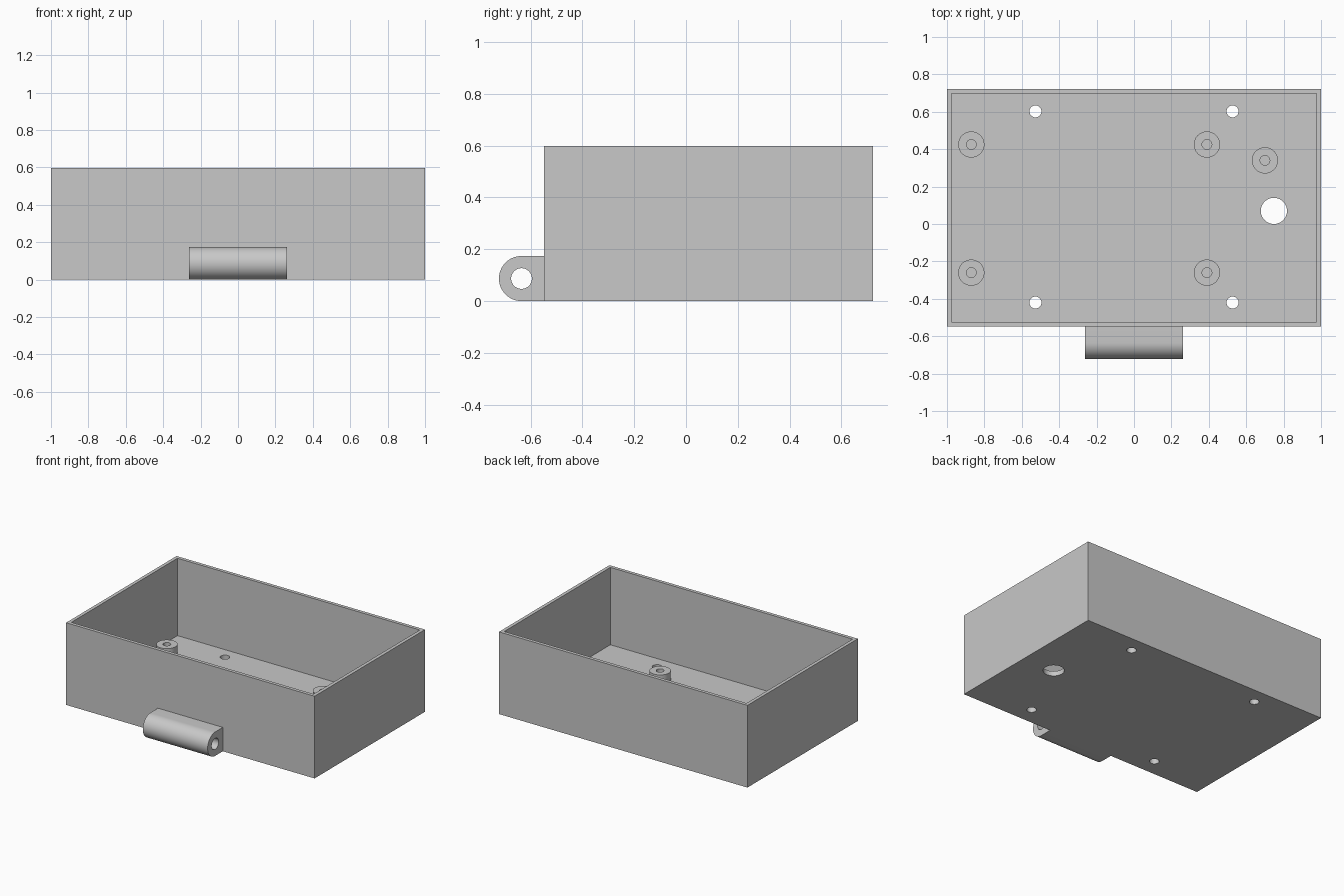
import bpy, bmesh, math
from mathutils import Matrix, Vector

if "Cube" in bpy.data.objects:
    bpy.data.objects.remove(bpy.data.objects["Cube"], do_unlink=True)

grey = bpy.data.materials.new("light_grey")
grey.use_nodes = True
COLOR = (0.58, 0.58, 0.58, 1)
grey.diffuse_color = COLOR
grey.node_tree.nodes["Principled BSDF"].inputs["Base Color"].default_value = COLOR

BACK, FRONT, HEIGHT, WALL = 0.722, -0.548, 0.598, 0.035
STANDOFF_TOP = 0.105


def finish(name, bm):
    """Turn a bmesh into a named grey object."""
    bmesh.ops.recalc_face_normals(bm, faces=bm.faces)
    mesh = bpy.data.meshes.new(name)
    bm.to_mesh(mesh)
    bm.free()
    mesh.materials.append(grey)
    obj = bpy.data.objects.new(name, mesh)
    bpy.context.collection.objects.link(obj)
    return obj


def activate(obj):
    bpy.ops.object.select_all(action="DESELECT")
    obj.select_set(True)
    bpy.context.view_layer.objects.active = obj


def smooth(obj):
    activate(obj)
    bpy.ops.object.shade_smooth_by_angle(angle=math.radians(30))


def drill(obj, center, radius, depth, rotation=Matrix()):
    """Cut a round hole through an object."""
    bm = bmesh.new()
    bmesh.ops.create_cone(bm, cap_ends=True, segments=48, radius1=radius, radius2=radius,
                          depth=depth, matrix=Matrix.Translation(center) @ rotation)
    cutter = finish("hole_cutter", bm)
    cutter.hide_render = True
    mod = obj.modifiers.new("hole", "BOOLEAN")
    mod.operation, mod.solver, mod.object = "DIFFERENCE", "EXACT", cutter
    activate(obj)
    bpy.ops.object.modifier_apply(modifier=mod.name)
    bpy.data.objects.remove(cutter, do_unlink=True)


# Open tray: a block whose top is inset and pushed down to the floor
bm = bmesh.new()
size = Matrix.Diagonal((2, BACK - FRONT, HEIGHT, 1))
bmesh.ops.create_cube(bm, size=1, matrix=Matrix.Translation((0, (BACK + FRONT) / 2, HEIGHT / 2)) @ size)
top = max(bm.faces, key=lambda f: f.calc_center_median().z)
bmesh.ops.inset_region(bm, faces=[top], thickness=WALL)
inner = bmesh.ops.extrude_discrete_faces(bm, faces=[top])["faces"][0]
bmesh.ops.translate(bm, verts=inner.verts, vec=(0, 0, WALL - HEIGHT))
tray = finish("tray", bm)

# Mounting holes and cable hole in the floor
for x in (-0.527, 0.527):
    for y in (-0.42, 0.602):
        drill(tray, (x, y, 0), 0.032, 0.2)
drill(tray, (0.748, 0.07, 0), 0.07, 0.2)
smooth(tray)


def standoff(name, x, y, outer=0.07, inner=0.026):
    """Hollow post revolved from its wall section."""
    bm = bmesh.new()
    section = [(inner, WALL), (inner, STANDOFF_TOP), (outer, STANDOFF_TOP), (outer, WALL)]
    verts = [bm.verts.new((r, 0, z)) for r, z in section]
    edges = [bm.edges.new(pair) for pair in zip(verts, verts[1:])]
    bmesh.ops.spin(bm, geom=verts + edges, cent=(0, 0, 0), axis=(0, 0, 1),
                   angle=math.tau, steps=48, use_merge=True)
    bmesh.ops.remove_doubles(bm, verts=bm.verts, dist=0.0001)
    bmesh.ops.translate(bm, verts=bm.verts, vec=(x, y, 0))
    smooth(finish(name, bm))


# Standoffs: four for the board and one extra
for side, x in (("right", -0.87), ("left", 0.39)):
    for end, y in (("front", -0.26), ("back", 0.425)):
        standoff(f"standoff_{end}_{side}", x, y)
standoff("standoff_extra", 0.70, 0.34)

# Hinge knuckle: rounded profile extruded sideways, then bored
RADIUS, HALF = 0.087, 0.261
axle = Vector((0, FRONT - RADIUS, RADIUS))
outline = [Vector((-HALF, FRONT, 0))]
for i in range(33):
    a = math.pi * i / 32
    outline.append(Vector((-HALF, axle.y - RADIUS * math.sin(a), RADIUS - RADIUS * math.cos(a))))
outline.append(Vector((-HALF, FRONT, 2 * RADIUS)))
bm = bmesh.new()
end = bm.faces.new([bm.verts.new(p) for p in outline])
moved = bmesh.ops.extrude_face_region(bm, geom=[end], use_keep_orig=True)["geom"]
bmesh.ops.translate(bm, vec=(2 * HALF, 0, 0),
                    verts=[g for g in moved if isinstance(g, bmesh.types.BMVert)])
knuckle = finish("hinge_knuckle", bm)
drill(knuckle, axle, 0.04, 1, Matrix.Rotation(math.pi / 2, 4, "Y"))
smooth(knuckle)
